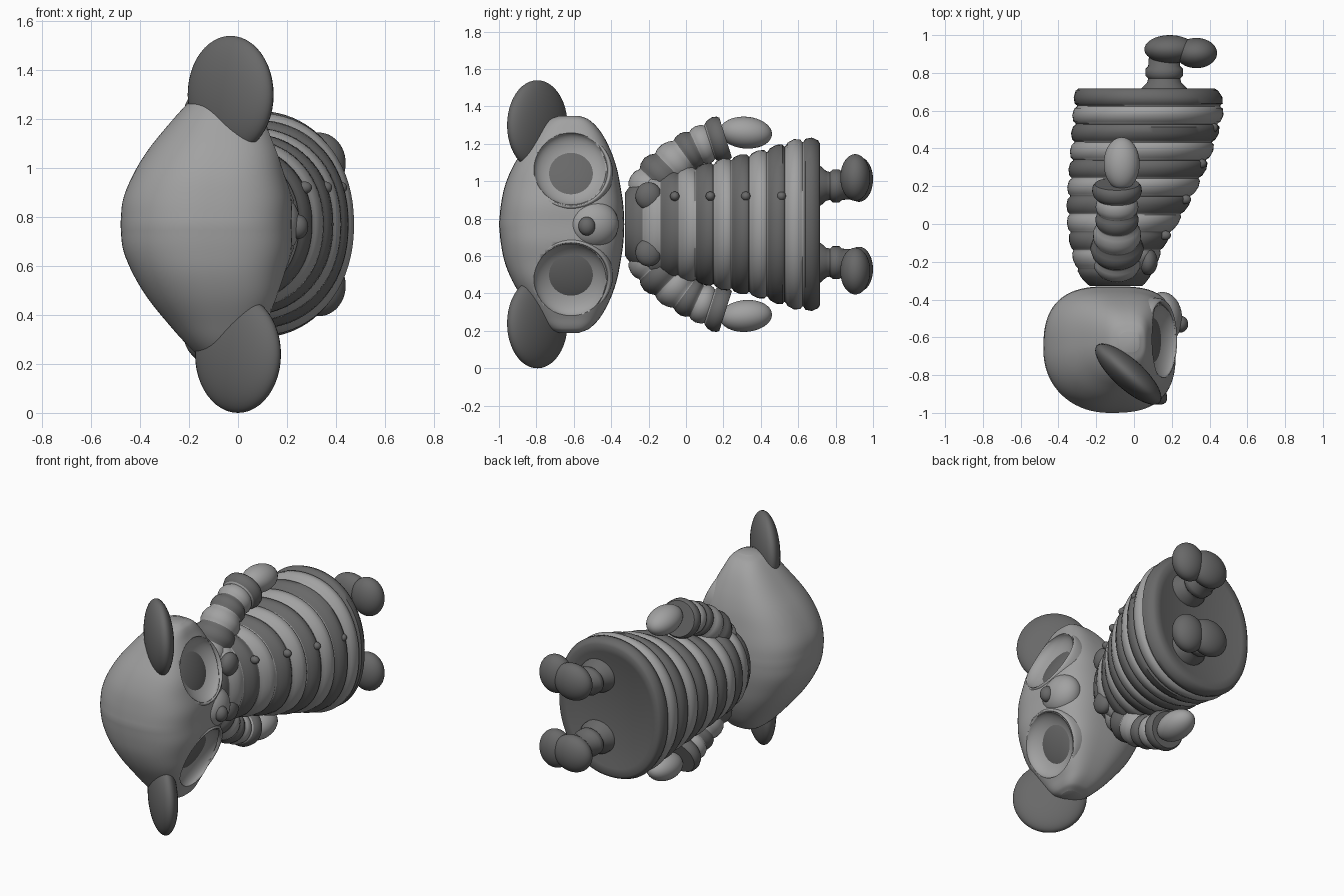
import bpy, bmesh, math
from mathutils import Vector, Quaternion

if "Cube" in bpy.data.objects:
    bpy.data.objects.remove(bpy.data.objects["Cube"])

CZ = 0.77          # the figure lies down; z = CZ is its mirror plane
X = Vector((1, 0, 0))
Y = Vector((0, 1, 0))
Z = Vector((0, 0, 1))


def material(name, v):
    m = bpy.data.materials.new(name)
    m.diffuse_color = (v, v, v, 1)
    m.use_nodes = True
    m.node_tree.nodes["Principled BSDF"].inputs["Base Color"].default_value = m.diffuse_color
    return m


LIGHT = material("light_grey", 0.36)
DARK = material("dark_grey", 0.14)


def finish(ob, mats):
    for m in mats:
        ob.data.materials.append(m)
    bpy.ops.object.select_all(action='DESELECT')
    ob.select_set(True)
    bpy.context.view_layer.objects.active = ob
    bpy.ops.object.shade_smooth_by_angle(angle=math.radians(50))
    return ob


def loft(name, rings, mats, n=48):
    """rings: (centre, u axis, v axis, superellipse power per quadrant, material index)"""
    bm = bmesh.new()
    loops = []
    for c, u, v, powers, _ in rings:
        loop = []
        for i in range(n):
            a = 2 * math.pi * i / n
            p = powers[4 * i // n]
            ca, sa = math.cos(a), math.sin(a)
            loop.append(bm.verts.new(c + u * math.copysign(abs(ca) ** (2 / p), ca)
                                     + v * math.copysign(abs(sa) ** (2 / p), sa)))
        loops.append(loop)
    for k in range(len(loops) - 1):
        for i in range(n):
            j = (i + 1) % n
            f = bm.faces.new((loops[k][i], loops[k][j], loops[k + 1][j], loops[k + 1][i]))
            f.material_index = rings[k][4]
    bm.faces.new(loops[0]).material_index = rings[0][4]
    bm.faces.new(loops[-1]).material_index = rings[-1][4]
    bmesh.ops.recalc_face_normals(bm, faces=bm.faces)
    me = bpy.data.meshes.new(name)
    bm.to_mesh(me)
    bm.free()
    ob = bpy.data.objects.new(name, me)
    bpy.context.collection.objects.link(ob)
    return finish(ob, mats)


def ball(name, loc, radii, mat, rot=Quaternion()):
    bpy.ops.mesh.primitive_uv_sphere_add(segments=40, ring_count=24, location=loc)
    ob = bpy.context.object
    ob.name = name
    ob.scale = radii
    ob.rotation_mode = 'QUATERNION'
    ob.rotation_quaternion = rot
    return finish(ob, [mat])


def sample(table, t):
    """Smooth lookup (Catmull-Rom) in rows of (t, values...)"""
    k = max(i for i in range(len(table) - 1) if i == 0 or table[i][0] <= t)
    a, b = table[k], table[k + 1]
    p, q = table[max(k - 1, 0)], table[min(k + 2, len(table) - 1)]
    h = b[0] - a[0]
    s = (t - a[0]) / h
    out = []
    for i in range(1, len(a)):
        ma = (b[i] - p[i]) / (b[0] - p[0]) * h
        mb = (q[i] - a[i]) / (q[0] - a[0]) * h
        out.append((2*s**3 - 3*s*s + 1) * a[i] + (s**3 - 2*s*s + s) * ma
                   + (3*s*s - 2*s**3) * b[i] + (s**3 - s*s) * mb)
    return out


ROUND = (2, 2, 2, 2)

# Head: sections from cheek to cheek (distance, x back, x front, y crown, y chin)
HEAD = [(0, -.48, .22, -1.0, -.33), (.1, -.47, .22, -.99, -.335), (.2, -.43, .20, -.97, -.35),
        (.3, -.37, .18, -.93, -.37), (.4, -.29, .14, -.87, -.405), (.5, -.20, .09, -.80, -.46),
        (.56, -.13, .06, -.73, -.52), (.58, -.08, .03, -.68, -.57)]
rings = []
for i in range(-40, 41):
    d = .58 * math.sin(math.pi / 2 * i / 40)
    x0, x1, y0, y1 = sample(HEAD, min(abs(d), .5799))
    rings.append((Vector(((x0 + x1) / 2, (y0 + y1) / 2 + .03, CZ + d)), X * (x1 - x0) / 2,
                  Y * (y1 - y0) / 2, (3.4, 2.7, 2.1, 2.8), 0))
# the section centre is shifted for the chin, so pull it back in
for k, (c, u, v, p, m) in enumerate(rings):
    rings[k] = (c - Y * .03, u, v, p, m)
head = loft("head", rings, [LIGHT], 72)

# Muzzle and nose
ball("muzzle", (.15, -.50, CZ), (.105, .14, .13), LIGHT)
ball("nose", (.245, -.53, CZ - .01), (.042, .045, .05), DARK)

for s, side in ((1, "left"), (-1, "right")):
    # Eye: hollow cut in the head, dark lens and deep rim
    n = Vector((math.cos(.37), 0, s * math.sin(.37)))
    q = n.to_track_quat('Z', 'Y')
    loc = Vector((.15, -.615, CZ + s * .29))
    cutter = ball(side + "_eye_cutter", loc + n * .02, (.2, .205, .09), DARK, q)
    cutter.hide_render = True
    cutter.hide_set(True)
    mod = head.modifiers.new("eye_socket", 'BOOLEAN')
    mod.operation = 'DIFFERENCE'
    mod.solver = 'EXACT'
    mod.object = cutter
    ball(side + "_eye", loc - n * .11, (.205, .205, .07), DARK, q)
    bpy.ops.mesh.primitive_torus_add(major_radius=.208, minor_radius=.018,
                                     location=loc - n * .06,
                                     major_segments=56, minor_segments=16)
    rim = bpy.context.object
    rim.name = side + "_eye_rim"
    rim.scale = (1, 1, 3.5)
    rim.rotation_mode = 'QUATERNION'
    rim.rotation_quaternion = q
    finish(rim, [LIGHT])

    # Ear: flat disc, slanted
    ball(side + "_ear", (-.015 - s * .015, -.795, CZ + s * .53), (.225, .08, .24), DARK,
         Quaternion(Z, math.radians(-42)))

# Striped torso: rows of (y, x back, x front, half width)
BODY = [(-.33, -.24, .05, .17), (-.25, -.30, .10, .25), (-.1, -.34, .17, .29),
        (.05, -.355, .26, .31), (.2, -.35, .34, .35), (.4, -.335, .42, .395),
        (.62, -.32, .475, .46), (.73, -.31, .44, .45)]
BODY_POWER = (2.15, 2.15, 2.15, 2.15)


def body_ring(y, k, m, at=None):
    x0, x1, w = sample(BODY, y)
    return (Vector(((x0 + x1) / 2, y if at is None else at, CZ)),
            X * k * (x1 - x0) / 2, Z * k * w, BODY_POWER, m)


BANDS = 11
rings = []
for b in range(BANDS):
    for t, k in ((.03, .955), (.15, .99), (.5, 1.01), (.85, .99), (.97, .955)):
        rings.append(body_ring(-.33 + 1.05 * (b + t) / BANDS, k, b % 2))
rings += [body_ring(.72, .85, 0, .715), body_ring(.72, .75, 0, .70)]
loft("striped_torso", rings, [DARK, LIGHT], 72)

# Buttons down the front
for y in (-.06, .13, .32, .51):
    x0, x1, w = sample(BODY, y)
    ball("button", ((x0 + x1) / 2 + (x1 - x0) / 2 * .9, y, CZ + .15), (.03, .025, .025), DARK)

# Arm path: rows of (t, y, z offset, radius)
ARM = [(0, -.24, .14, .11), (.25, -.13, .26, .13), (.5, -.01, .37, .11),
       (.75, .09, .425, .105), (1, .215, .465, .115)]
for s, side in ((1, "left"), (-1, "right")):
    # Collar flap
    ball(side + "_collar_flap", (.075, -.2, CZ + s * .15), (.05, .07, .075), DARK)

    # Sleeve with bulging stripes
    rings = []
    for b in range(6):
        for t, k in ((.04, .88), (.2, .97), (.5, 1.02), (.8, .97), (.96, .88)):
            u = (b + t) / 6
            y, z, r = sample(ARM, u)
            y2, z2, _ = sample(ARM, u + .005)
            tan = Vector((0, y2 - y, s * (z2 - z))).normalized()
            if b == 5:
                k *= 1.1
            rings.append((Vector((-.09, y, CZ + s * z)), X * r * k * 1.06,
                          tan.cross(X) * r * k, ROUND, b % 2))
    loft(side + "_sleeve", rings, [LIGHT, DARK], 36)

    # Hand
    ball(side + "_hand", (-.065, .32, CZ + s * .49), (.095, .14, .085), LIGHT,
         Quaternion(X, -s * .08))

    # Leg and foot
    zc = CZ + s * .205
    leg = [(Vector((.16, y, zc)), X * r, Z * r * .88, ROUND, 0)
           for y, r in ((.66, .125), (.72, .12), (.75, .09), (.77, .085), (.785, .1),
                        (.82, .1), (.835, .085), (.9, .08))]
    loft(side + "_leg", leg, [DARK], 32)
    ball(side + "_foot", (.19, .925, CZ + s * .24), (.135, .075, .12), DARK)
    ball(side + "_toe", (.33, .905, CZ + s * .25), (.11, .08, .125), DARK)
